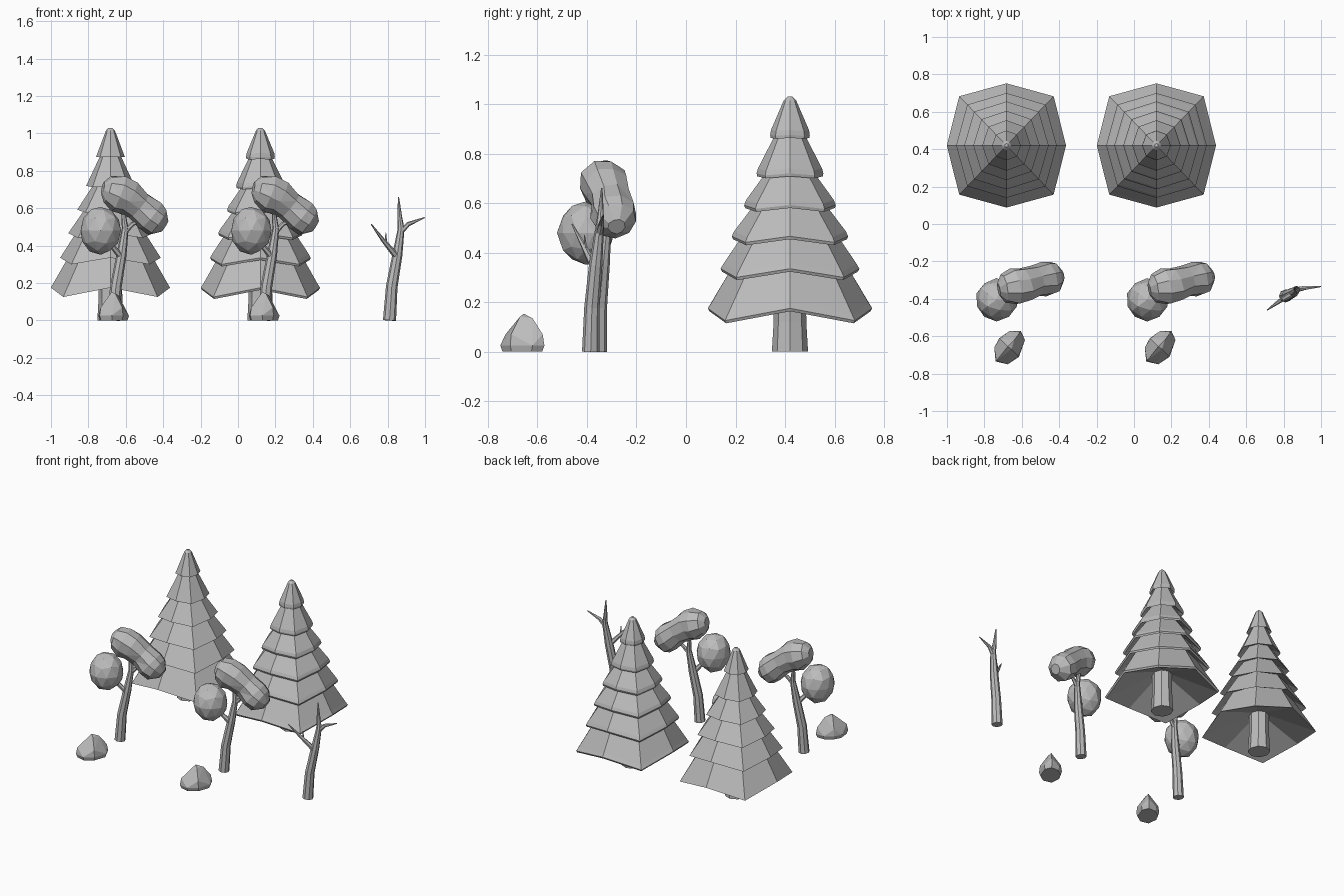
import bpy, bmesh, random
from math import sin, cos, pi
from mathutils import Vector

random.seed(4)
if "Cube" in bpy.data.objects:
    bpy.data.objects.remove(bpy.data.objects["Cube"])

GREY = (0.5, 0.5, 0.5, 1)
grey = bpy.data.materials.new("plain grey")
grey.use_nodes = True
grey.diffuse_color = GREY
grey.node_tree.nodes["Principled BSDF"].inputs["Base Color"].default_value = GREY


def finish(bm, name, location=(0, 0, 0)):
    """Turn a bmesh into a flat-shaded object."""
    bmesh.ops.recalc_face_normals(bm, faces=list(bm.faces))
    mesh = bpy.data.meshes.new(name)
    bm.to_mesh(mesh)
    bm.free()
    mesh.materials.append(grey)
    obj = bpy.data.objects.new(name, mesh)
    obj.location = location
    bpy.context.collection.objects.link(obj)
    return obj


def copy(obj, name, offset):
    """Linked duplicate moved by an offset."""
    twin = obj.copy()
    twin.name = name
    twin.location = obj.location + Vector(offset)
    bpy.context.collection.objects.link(twin)


def skin_rings(bm, rings):
    """Bridge equal rings of points and cap both ends."""
    loops = [[bm.verts.new(p) for p in ring] for ring in rings]
    for a, b in zip(loops, loops[1:]):
        n = len(a)
        for i in range(n):
            j = (i + 1) % n
            bm.faces.new((a[i], a[j], b[j], b[i]))
    bm.faces.new(loops[0])
    bm.faces.new(loops[-1])


def sweep(bm, path, sides, jitter=0):
    """Tube through (x, y, z, radius) points."""
    points = [Vector(p[:3]) for p in path]
    rings = []
    for k, p in enumerate(points):
        tangent = points[min(k + 1, len(points) - 1)] - points[max(k - 1, 0)]
        u = Vector((0, 1, 0)).cross(tangent).normalized()
        v = tangent.cross(u).normalized()
        ring = []
        for i in range(sides):
            a = 2 * pi * i / sides
            r = path[k][3] * (1 + random.uniform(-jitter, jitter))
            ring.append(p + r * (u * cos(a) + v * sin(a)))
        rings.append(ring)
    skin_rings(bm, rings)


# Pine: tiers as rim radius, rim height, radius where the next tier begins
TIERS = [(0.08, 0.875, 0.05), (0.135, 0.72, 0.085), (0.185, 0.592, 0.13),
         (0.235, 0.466, 0.18), (0.28, 0.335, 0.225), (0.332, 0.175, 0.06)]


def pine_ring(radius, height, droop=0.0):
    """Octagon whose diagonal corners hang lower and wider."""
    ring = []
    for i in range(8):
        a = i * pi / 4
        diagonal = i % 2
        r = radius * (1 + 0.8 * droop * diagonal)
        ring.append((r * cos(a) * 0.96, r * sin(a),
                     height - diagonal * droop * radius))
    return ring


def pine(name, x, lip):
    rings = [pine_ring(0.01, 1.03), pine_ring(0.025, 1.015)]
    for tier in TIERS:
        radius, height, inner = tier
        droop = 0.45 * radius
        if lip:
            rings.append(pine_ring(radius * 0.96, height + 0.02, droop))
        rings.append(pine_ring(radius, height, droop))
        if lip:
            rings.append(pine_ring(radius * 0.98, height - 0.012, droop))
        rise = 0.09 if tier == TIERS[-1] else 0.02
        rings.append(pine_ring(inner, height + rise))
    bm = bmesh.new()
    skin_rings(bm, rings)
    finish(bm, name + "_foliage", (x, 0.42, 0))
    bm = bmesh.new()
    skin_rings(bm, [pine_ring(0.073, 0), pine_ring(0.066, 0.12),
                    pine_ring(0.064, 0.3)])
    finish(bm, name + "_trunk", (x, 0.42, 0))


pine("right_pine", -0.682, False)
pine("middle_pine", 0.12, True)

# Bare tree: trunk, two branches and a twig
bm = bmesh.new()
sweep(bm, [(0.81, -0.385, 0, 0.035), (0.822, -0.38, 0.18, 0.031),
           (0.852, -0.365, 0.35, 0.027), (0.872, -0.35, 0.49, 0.018),
           (0.865, -0.345, 0.55, 0.013), (0.858, -0.34, 0.66, 0.003)], 8)
sweep(bm, [(0.868, -0.352, 0.47, 0.015), (0.91, -0.342, 0.515, 0.012),
           (0.998, -0.335, 0.55, 0.003)], 6)
sweep(bm, [(0.85, -0.37, 0.34, 0.018), (0.775, -0.415, 0.43, 0.011),
           (0.712, -0.46, 0.515, 0.003)], 6)
sweep(bm, [(0.79, -0.405, 0.41, 0.008), (0.79, -0.41, 0.47, 0.002)], 5)
bare_tree = finish(bm, "bare_tree")

# Leafy tree: the same trunk under a round clump and a long bent clump
copy(bare_tree, "middle_leafy_trunk", (-0.67, 0.03, 0))

bm = bmesh.new()
bmesh.ops.create_icosphere(bm, subdivisions=2, radius=1)
for v in bm.verts:
    v.co *= random.uniform(0.97, 1.04)
    v.co = Vector((v.co.x * 0.112, v.co.y * 0.112, v.co.z * 0.13))
round_clump = finish(bm, "middle_round_clump", (0.07, -0.405, 0.48))

bm = bmesh.new()
sweep(bm, [(0.082, -0.35, 0.705, 0.035), (0.108, -0.345, 0.70, 0.075),
           (0.165, -0.335, 0.68, 0.1), (0.215, -0.325, 0.66, 0.095),
           (0.275, -0.305, 0.615, 0.083), (0.335, -0.295, 0.56, 0.093),
           (0.375, -0.285, 0.53, 0.085), (0.415, -0.28, 0.505, 0.035)], 9, 0.05)
bmesh.ops.triangulate(bm, faces=list(bm.faces)[::3])
bent_clump = finish(bm, "middle_bent_clump")

# Rock: hull over a low outline, a shoulder and a peak
OUTLINE = [(0.058, -0.66), (0.065, -0.735), (0.13, -0.75), (0.19, -0.71),
           (0.222, -0.62), (0.2, -0.572), (0.14, -0.572), (0.085, -0.61)]
bm = bmesh.new()
middle = Vector((0.14, -0.66, 0))
for i, (x, y) in enumerate(OUTLINE):
    edge = Vector((x, y, 0))
    bm.verts.new(middle.lerp(edge, 0.9))
    bm.verts.new(edge + Vector((0, 0, 0.025)))
    if i % 2:
        bm.verts.new(middle.lerp(edge, 0.92) + Vector((0, 0, 0.07)))
bm.verts.new((0.13, -0.655, 0.153))
bm.verts.new((0.165, -0.62, 0.135))
bm.verts.new((0.15, -0.67, 0.142))
bmesh.ops.convex_hull(bm, input=list(bm.verts))
loose = [v for v in bm.verts if not v.link_faces]
bmesh.ops.delete(bm, geom=loose, context="VERTS")
rock = finish(bm, "middle_rock")

# Repeat the leafy tree and rock on the right side
SHIFT = (-0.805, 0, 0)
copy(bare_tree, "right_leafy_trunk", (-1.475, 0.03, 0))
copy(round_clump, "right_round_clump", SHIFT)
copy(bent_clump, "right_bent_clump", SHIFT)
copy(rock, "right_rock", SHIFT)
